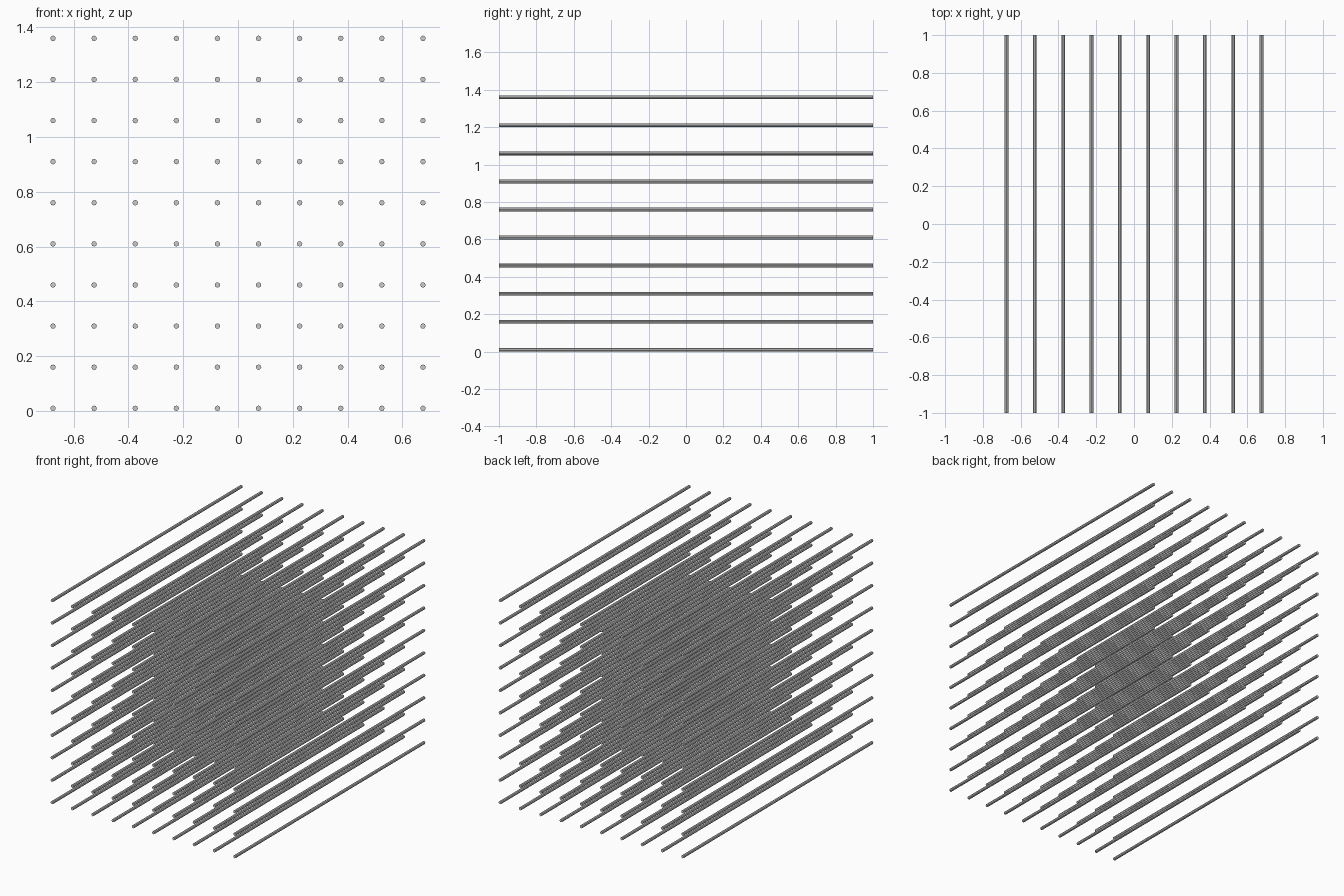
import bpy, bmesh, math
from mathutils import Matrix

if "Cube" in bpy.data.objects:
    bpy.data.objects.remove(bpy.data.objects["Cube"])

N, STEP, R, LENGTH = 10, 0.15, 0.01, 2.0

# one shared rod mesh, lying along y
mesh = bpy.data.meshes.new("rod")
bm = bmesh.new()
bmesh.ops.create_cone(bm, cap_ends=True, segments=8, radius1=R, radius2=R,
                      depth=LENGTH, matrix=Matrix.Rotation(math.pi / 2, 4, 'X'))
bm.to_mesh(mesh)
bm.free()

# square lattice of parallel rods
for row in range(N):
    for col in range(N):
        rod = bpy.data.objects.new(f"rod_{row}_{col}", mesh)
        rod.location = ((col - (N - 1) / 2) * STEP, 0, R + row * STEP)
        bpy.context.collection.objects.link(rod)
